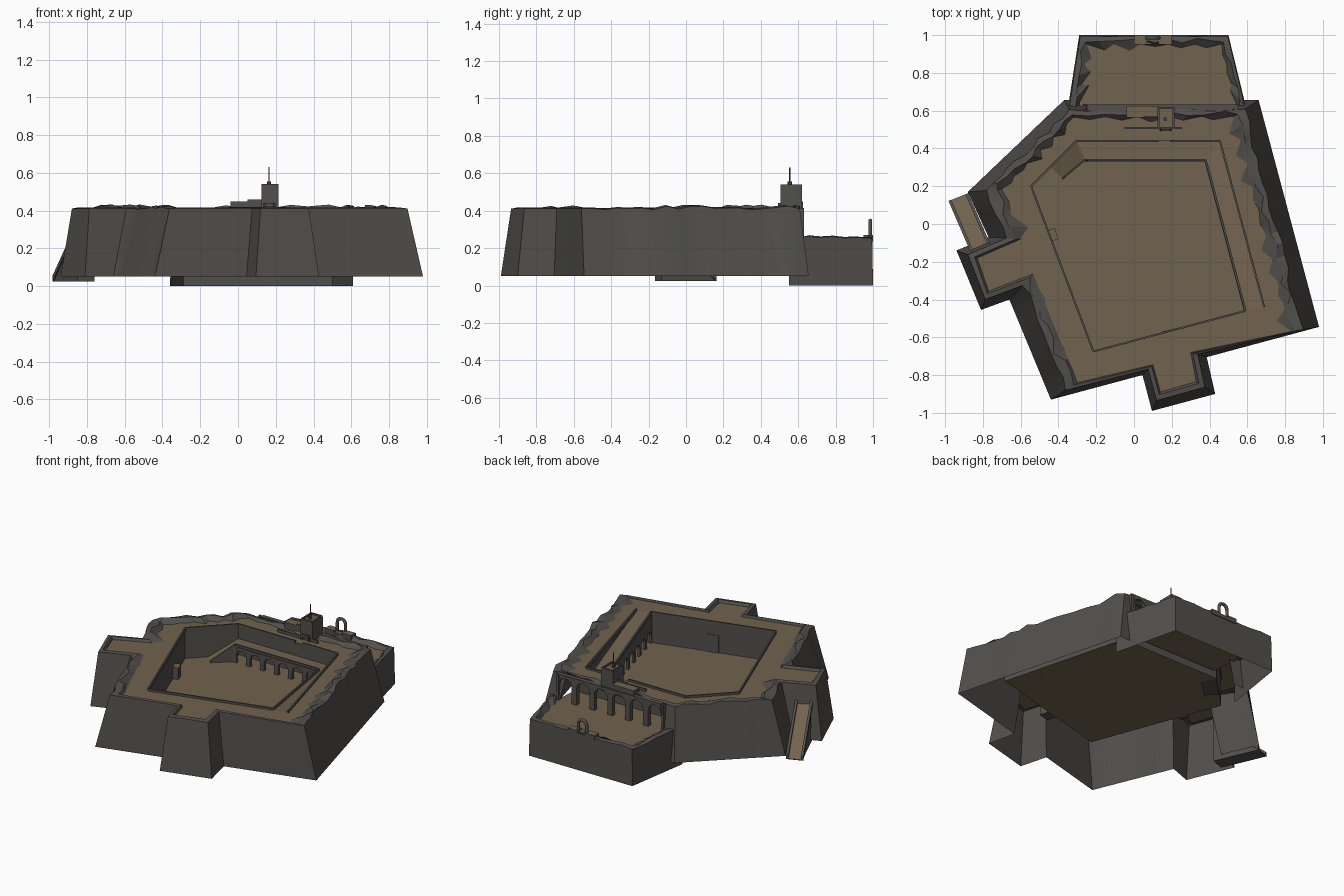
import bpy, bmesh, math, random
from mathutils import Vector as V

random.seed(4)
if "Cube" in bpy.data.objects:
    bpy.data.objects.remove(bpy.data.objects["Cube"])


def material(name, rgb):
    m = bpy.data.materials.new(name)
    m.use_nodes = True
    m.diffuse_color = (*rgb, 1)
    m.node_tree.nodes["Principled BSDF"].inputs["Base Color"].default_value = (*rgb, 1)
    return m


MATS = [material("grey stone", (0.085, 0.079, 0.071)),
        material("packed earth", (0.165, 0.123, 0.077))]
STONE, EARTH = 0, 1
DECK, FLOOR, GALLERY, YARD = 0.40, 0.20, 0.31, 0.235


def build(name, *pieces, smooth=False):
    """Join pieces of (verts, faces, material indices) into one object."""
    verts, faces, mats = [], [], []
    for v, f, m in pieces:
        faces += [[i + len(verts) for i in face] for face in f]
        verts += v
        mats += m
    me = bpy.data.meshes.new(name)
    me.from_pydata([tuple(p) for p in verts], [], faces)
    for m in MATS:
        me.materials.append(m)
    me.polygons.foreach_set("material_index", mats)
    bm = bmesh.new()
    bm.from_mesh(me)
    bmesh.ops.remove_doubles(bm, verts=bm.verts, dist=1e-5)
    bmesh.ops.recalc_face_normals(bm, faces=bm.faces)
    bm.to_mesh(me)
    bm.free()
    ob = bpy.data.objects.new(name, me)
    bpy.context.collection.objects.link(ob)
    if smooth:
        bpy.ops.object.select_all(action="DESELECT")
        bpy.context.view_layer.objects.active = ob
        ob.select_set(True)
        bpy.ops.object.shade_smooth_by_angle(angle=math.radians(25))
    return ob


def prism(pts, z0, tops, top=STONE):
    """Upright prism with a level or sloping top."""
    n = len(pts)
    if not isinstance(tops, (list, tuple)):
        tops = [tops] * n
    verts = [V((*p, z0)) for p in pts] + [V((*p, z)) for p, z in zip(pts, tops)]
    faces = [[i, (i + 1) % n, (i + 1) % n + n, i + n] for i in range(n)]
    faces += [list(range(n))[::-1], list(range(n, 2 * n))]
    return verts, faces, [STONE] * (n + 1) + [top]


def box(x0, x1, y0, y1, z0, z1, top=STONE):
    return prism([(x0, y0), (x1, y0), (x1, y1), (x0, y1)], z0, z1, top)


def sheet(pts, z, mat=EARTH):
    zs = z if isinstance(z, list) else [z] * len(pts)
    return [V((*p, h)) for p, h in zip(pts, zs)], [list(range(len(pts)))], [mat]


def curb(a, b, za, zb, h=0.015, t=0.005):
    """Thin low wall from a to b."""
    a, b = V(a), V(b)
    d = (b - a).normalized() * t
    s = V((-d.y, d.x))
    pts = [a + s, a - s, b - s, b + s]
    v, f, m = prism(pts, 0, [za + h, za + h, zb + h, zb + h])
    for i, z in enumerate((za, za, zb, zb)):
        v[i].z = z - 0.01
    return v, f, m


def arcade(name, a, b, z0, za, zb, bays, thick):
    """Wall with round-headed openings, top running from za to zb."""
    a, b = V(a), V(b)
    bay = 1 / bays
    r = (b - a).length * bay * 0.36
    verts, faces = [], []

    def column(u, z):
        p = a.lerp(b, u)
        verts.extend([V((*p, z)), V((*p, za + (zb - za) * u))])
        n = len(verts)
        return n

    spring = max(z0 + 0.02, min(za, zb) - 0.02 - r)
    rise = min(r, min(za, zb) - 0.02 - spring)
    for k in range(bays):
        c = (k + 0.5) * bay
        cols = [(c - bay / 2, z0), (c - bay * 0.36, z0)]
        cols += [(c - bay * 0.36 * math.cos(t), spring + rise * math.sin(t))
                 for t in [math.pi * i / 8 for i in range(9)]]
        cols += [(c + bay * 0.36, z0), (c + bay / 2, z0)]
        for i, (u, z) in enumerate(cols):
            n = column(u, z)
            if i and abs(u - cols[i - 1][0]) > 1e-6:
                faces.append([n - 4, n - 2, n - 1, n - 3])
    ob = build(name, (verts, faces, [STONE] * len(faces)))
    mod = ob.modifiers.new("thickness", "SOLIDIFY")
    mod.thickness, mod.offset = thick, 0


def rampart(name, base, inner, zb, zt, deck, rocky, closed=True, lean=0.45, gap=()):
    """Battered wall with a parapet; rocky edges get a broken crest."""
    rows, edge_of = [], []
    count = len(base) if closed else len(base) - 1
    for e in range(count):
        j = (e + 1) % len(base)
        n = rocky.get(e, 1)
        for k in range(n):
            t = k / n
            B, I = V(base[e]).lerp(V(base[j]), t), V(inner[e]).lerp(V(inner[j]), t)
            T = I.lerp(B, lean)
            R, foot, z = I.lerp(T, 0.3), I, zt
            if n > 1 and k:
                z += random.uniform(-0.006, 0.016)
                R = I.lerp(T, random.uniform(0.1, 0.8))
                foot = I - (T - I) * random.uniform(0, 0.9) * (k % 2)
                T = T.lerp(B, random.uniform(-0.25, 0.15))
            rows.append([V((*B, zb)), V((*T, z - 0.006)), V((*R, z)), V((*foot, deck - 0.002))])
            edge_of.append((e, k))
    if not closed:
        B, I = V(base[-1]), V(inner[-1])
        T = I.lerp(B, lean)
        rows.append([V((*B, zb)), V((*T, zt)), V((*T.lerp(I, 0.7), zt)), V((*I, deck))])
    verts, faces = [p for r in rows for p in r], []
    for i, key in enumerate(edge_of):
        j = (i + 1) % len(rows)
        for k in range(3):
            if not (k == 0 and key in gap):
                faces.append([i * 4 + k, j * 4 + k, j * 4 + k + 1, i * 4 + k + 1])
    build(name, (verts, faces, [STONE] * len(faces)), smooth=True)


# Main rampart with two bastions; the back is left open for the gallery
outer = [(-.37, .656), (.66, .656), (.98, -.545), (.385, -.705), (.43, -.90),
         (.095, -.99), (.045, -.80), (-.44, -.93), (-.66, -.40), (-.81, -.455),
         (-.94, -.14), (-.77, -.07), (-.88, .17)]
rim = [(-.32, .565), (.53, .57), (.83, -.57), (.30, -.68), (.33, -.835),
       (.14, -.89), (.10, -.745), (-.30, -.84), (-.535, -.265), (-.77, -.355),
       (-.83, -.18), (-.60, -.08), (-.70, .185)]
rampart("main_rampart", outer, rim, 0.05, 0.417, DECK,
        {0: 10, 1: 18, 7: 9, 11: 4, 12: 11}, gap=[(0, k) for k in range(1, 9)])

# Upper terrace with the courtyard opening
court = [(-.305, .44), (.455, .44), (.69, -.44), (.59, -.46), (-.215, -.675), (-.545, .20)]
bm = bmesh.new()
for loop in (rim, court):
    vs = [bm.verts.new((*p, DECK)) for p in loop]
    for i in range(len(vs)):
        bm.edges.new((vs[i - 1], vs[i]))
bmesh.ops.triangle_fill(bm, edges=bm.edges[:], use_beauty=True, use_dissolve=False)
bmesh.ops.recalc_face_normals(bm, faces=bm.faces)
if sum(f.normal.z for f in bm.faces) < 0:
    bmesh.ops.reverse_faces(bm, faces=bm.faces)
deck_mesh = bpy.data.meshes.new("upper_terrace")
bm.to_mesh(deck_mesh)
bm.free()
deck_mesh.materials.append(MATS[EARTH])
bpy.context.collection.objects.link(bpy.data.objects.new("upper_terrace", deck_mesh))

# Sunken courtyard: floor, walls and the curb on its edge
build("courtyard_floor", sheet(court, FLOOR))
n = len(court)
sides = []
for i in range(n):
    a, b = court[i], court[(i + 1) % n]
    sides.append(sheet([a, b, b, a], [FLOOR, FLOOR, DECK, DECK], STONE))
build("courtyard_walls", *sides)
edges = [(court[i], court[(i + 1) % n]) for i in range(1, n) if i != 2]
edges += [(court[0], (.13, .44)), ((.19, .44), court[1])]
build("courtyard_curb", *[curb(a, b, DECK, DECK) for a, b in edges])

# Gallery along the back, ramp up the left side, stair ramp down to the floor
p, q, s = (-.26, .34), (.38, .34), (.59, -.46)
build("gallery_roof", sheet([p, q, court[1], court[0]], GALLERY))
build("long_ramp", sheet([q, s, court[2], court[1]], [GALLERY, DECK, DECK, GALLERY]))
arcade("gallery_arcade", p, q, FLOOR, GALLERY, GALLERY, 6, 0.02)
arcade("ramp_arcade", q, s, FLOOR, GALLERY, DECK, 8, 0.016)
build("inner_curbs", curb(p, q, GALLERY, GALLERY), curb(q, s, GALLERY, DECK))
build("corner_ramp", prism([p, court[0], (-.44, .30), (-.38, .24)], FLOOR - 0.005,
                           [GALLERY, GALLERY, FLOOR, FLOOR], EARTH),
      curb(p, (-.38, .24), GALLERY, FLOOR))

# Small doorway blocks against the courtyard walls
build("front_doorway", prism([(.15, -.57), (.17, -.64), (.25, -.62), (.23, -.55)], FLOOR, 0.32, EARTH))
build("side_doorway", prism([(-.46, -.10), (-.40, -.08), (-.42, -.02), (-.49, -.05)], FLOOR, 0.28, EARTH))

# Lower back yard
yard_base = [(-.36, .55), (-.29, 1.0), (.50, 1.0), (.61, .55)]
yard_rim = [(-.29, .64), (-.245, .95), (.465, .95), (.54, .64)]
rampart("yard_rampart", yard_base, yard_rim, 0, 0.258, YARD, {0: 6, 1: 10, 2: 6},
        closed=False, lean=0.9)
build("yard_floor", sheet(yard_rim + [(.53, .46), (-.27, .46)], YARD))
build("yard_gallery_wall", sheet([(-.27, .46), (.53, .46)] * 1 + [(.53, .46), (-.27, .46)],
                                 [YARD, YARD, DECK, DECK], STONE))
arcade("yard_arcade", (-.27, .617), (.55, .617), YARD, 0.415, 0.415, 6, 0.03)

# Yard gate block and arch
build("gate_block", box(0, .07, .95, 1, YARD, 0.27, EARTH), box(.13, .2, .95, 1, YARD, 0.27, EARTH),
      box(.07, .13, .95, 1, YARD, 0.255, EARTH))
cu = bpy.data.curves.new("gate_arch", "CURVE")
cu.dimensions, cu.bevel_depth, cu.bevel_resolution = "3D", 0.011, 1
path = [(-.032, .25)] + [(-.032 * math.cos(math.pi * i / 8), .315 + .032 * math.sin(math.pi * i / 8))
                         for i in range(9)] + [(.032, .25)]
sp = cu.splines.new("POLY")
sp.points.add(len(path) - 1)
for pt, (x, z) in zip(sp.points, path):
    pt.co = (.10 + x, .986, z, 1)
cu.materials.append(MATS[STONE])
bpy.context.collection.objects.link(bpy.data.objects.new("gate_arch", cu))

# Watch tower with guard house, screen wall and mast
c = [(.13, .51), (.21, .51), (.21, .615), (.13, .615)]
build("watch_tower", box(.125, .215, .505, .62, DECK - .02, 0.53, EARTH),
      *[curb(c[i - 1], c[i], 0.525, 0.525) for i in range(4)])
build("guard_house", box(-.04, .125, .565, .625, DECK - .02, 0.448, EARTH),
      box(.05, .125, .565, .57, 0.44, 0.46))
build("screen_wall", curb((-.05, .508), (.125, .508), DECK, DECK, 0.02),
      curb((.215, .508), (.255, .508), DECK, DECK, 0.02))
arcade("tower_porch", (.135, .498), (.2, .498), DECK, 0.44, 0.44, 1, 0.012)


def mast(x, y, r, z0, z1):
    ring = [(x + r * math.cos(a), y + r * math.sin(a)) for a in [math.tau * i / 8 for i in range(8)]]
    return prism(ring, z0, z1)


build("mast", mast(.165, .555, .011, .53, .555), mast(.165, .555, .003, .55, .63))

# Outer ramp up to the right bastion, with curbs
a, b, d, e = (-.975, .125), (-.885, .16), (-.76, -.13), (-.85, -.165)
build("outer_ramp", prism([a, b, d, e], 0.025, [.03, .03, .31, .31], EARTH))
build("outer_ramp_curbs", curb(a, e, .035, .31, .02, .008), curb(b, d, .035, .31, .02, .008))
